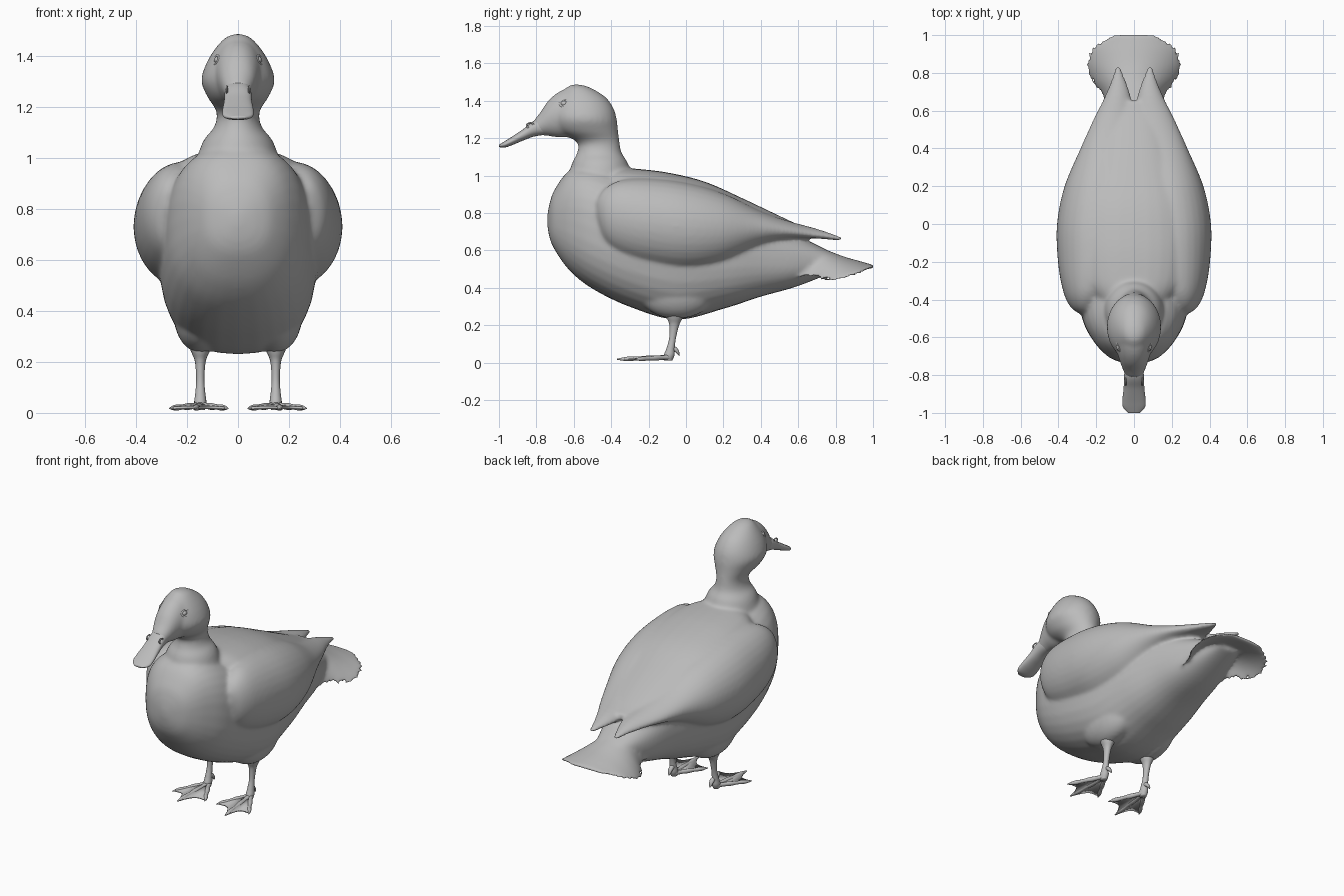
import bpy, bmesh, math
from mathutils import Vector

old = bpy.data.objects.get("Cube")
if old:
    bpy.data.objects.remove(old, do_unlink=True)

grey = bpy.data.materials.new("plain_grey")
grey.use_nodes = True
shade = (0.5, 0.5, 0.5, 1)
grey.diffuse_color = shade
grey.node_tree.nodes["Principled BSDF"].inputs["Base Color"].default_value = shade


def finish(name, bm):
    bmesh.ops.recalc_face_normals(bm, faces=bm.faces)
    for face in bm.faces:
        face.smooth = True
    mesh = bpy.data.meshes.new(name)
    bm.to_mesh(mesh)
    bm.free()
    mesh.materials.append(grey)
    obj = bpy.data.objects.new(name, mesh)
    bpy.context.collection.objects.link(obj)
    return obj


def smooth_path(rows, steps):
    """Catmull-Rom interpolation through rows of equal length."""
    out = []
    last = len(rows) - 1
    for i in range(last):
        before, start, end, after = rows[max(0, i - 1)], rows[i], rows[i + 1], rows[min(last, i + 2)]
        for s in range(steps):
            t = s / steps
            out.append([b + 0.5 * t * (c - a + t * (2*a - 5*b + 4*c - d + t * (3*(b - c) + d - a)))
                        for a, b, c, d in zip(before, start, end, after)])
    return out + [list(rows[-1])]


def loft(name, rows, flat=False, power=2.0, sides=32, steps=6, side=1):
    """Rows are x, y, z, half width, half depth, droop; flat rings lie in xy."""
    bm = bmesh.new()
    rings = []
    for x, y, z, width, depth, droop in smooth_path(rows, steps):
        ring = []
        for i in range(sides):
            angle = 2 * math.pi * i / sides
            c, s = math.cos(angle), math.sin(angle)
            u = max(width, 0.001) * math.copysign(abs(c) ** (2 / power), c)
            v = max(depth, 0.001) * math.copysign(abs(s) ** (2 / power), s)
            if flat:
                ring.append(bm.verts.new(((x + u) * side, y + v, z)))
            else:
                ring.append(bm.verts.new(((x + u) * side, y, z + v - droop * c * c)))
        rings.append(ring)
    for ring, following in zip(rings, rings[1:]):
        for i in range(sides):
            j = (i + 1) % sides
            bm.faces.new((ring[i], ring[j], following[j], following[i]))
    bm.faces.new(rings[0])
    bm.faces.new(rings[-1])
    return finish(name, bm)


def along_y(table, x=0):
    """y, top, bottom, half width -> loft rows."""
    return [(x, y, (top + low) / 2, width, (top - low) / 2, 0) for y, top, low, width in table]


def along_z(table, x=0):
    """z, front, back, half width -> flat loft rows."""
    return [(x, (front + back) / 2, z, width, (back - front) / 2, 0)
            for z, front, back, width in table]


def ball(name, centre, size):
    bm = bmesh.new()
    bmesh.ops.create_uvsphere(bm, u_segments=24, v_segments=16, radius=1)
    for vert in bm.verts:
        vert.co = Vector(centre) + Vector(size) * vert.co
    return finish(name, bm)


def rim(name, centre, length, height, thick, lean, turn):
    """Small oval ring facing sideways."""
    bpy.ops.mesh.primitive_torus_add(major_radius=1, minor_radius=thick / height,
                                     major_segments=24, minor_segments=8, location=centre,
                                     rotation=(0, math.pi / 2 - lean, turn))
    obj = bpy.context.object
    obj.name = name
    obj.scale = (height, length, height)
    obj.data.materials.append(grey)
    bpy.ops.object.shade_smooth()


# Trunk and back
trunk = along_y([
    (-.742, .78, .74, .015), (-.73, .85, .67, .075), (-.7, .93, .6, .14), (-.62, 1.03, .49, .215),
    (-.5, 1.05, .395, .275), (-.3, 1, .298, .305), (-.05, .97, .23, .305), (.2, .88, .288, .27),
    (.4, .79, .353, .22), (.6, .68, .41, .165), (.85, .555, .51, .07)])
skin = loft("body_skin", trunk, power=2.45)
back = along_y([
    (-.46, 1.02, .75, .14), (-.38, 1.04, .68, .23), (-.28, 1.038, .62, .3), (-.1, 1.017, .6, .32),
    (.1, .968, .6, .3), (.3, .88, .62, .23), (.57, .752, .675, .115), (.65, .722, .69, .04)])
parts = [skin, loft("back", back, power=2.4)]

# Neck, head and face
head = along_z([
    (.85, -.66, -.26, .2), (1.05, -.615, -.305, .145), (1.12, -.583, -.343, .095),
    (1.18, -.585, -.355, .084), (1.24, -.69, -.363, .12), (1.3, -.72, -.37, .144),
    (1.36, -.715, -.387, .13), (1.42, -.685, -.43, .097), (1.47, -.64, -.51, .054),
    (1.488, -.61, -.57, .015)])
parts.append(loft("neck_and_head", head, flat=True))
face = along_y([
    (-.55, 1.46, 1.22, .08), (-.63, 1.468, 1.205, .094), (-.69, 1.442, 1.205, .086),
    (-.74, 1.397, 1.213, .071), (-.78, 1.338, 1.215, .056), (-.815, 1.294, 1.222, .04)])
parts.append(loft("face", face))

# Fanned tail with drooping sides
tail = [
    (0, .48, .64, .11, .03, .08), (0, .6, .632, .15, .025, .17), (0, .68, .612, .175, .02, .168),
    (0, .77, .58, .235, .016, .148), (0, .85, .552, .256, .014, .105),
    (0, .93, .53, .232, .013, .055), (0, .985, .515, .15, .012, .01), (0, 1.007, .51, .1, .01, 0)]
parts.append(loft("tail", tail, sides=64))

# Folded wings and thighs
wing = [
    (.27, -.475, .82, .02, .05, 0), (.255, -.435, .79, .085, .14, 0),
    (.235, -.35, .775, .142, .2, 0), (.21, -.2, .75, .193, .235, 0),
    (.2, 0, .725, .208, .237, 0), (.18, .2, .715, .188, .19, 0),
    (.14, .4, .715, .144, .095, 0), (.108, .55, .71, .11, .047, .01),
    (.084, .7, .69, .062, .026, .01), (.085, .838, .66, .011, .01, 0)]
for side in (1, -1):
    parts.append(loft("wing", wing, side=side))
    parts.append(ball("thigh", (.145 * side, -.05, .385), (.108, .21, .15)))

# Fuse the feathered shapes into one soft skin
bpy.ops.object.select_all(action='DESELECT')
for part in parts:
    part.select_set(True)
bpy.context.view_layer.objects.active = skin
bpy.ops.object.join()
remesh = skin.modifiers.new("fuse", 'REMESH')
remesh.mode = 'VOXEL'
remesh.voxel_size = 0.01
remesh.use_smooth_shade = True
soften = skin.modifiers.new("soften", 'SMOOTH')
soften.factor = 0.5
soften.iterations = 14
for modifier in ("fuse", "soften"):
    bpy.ops.object.modifier_apply(modifier=modifier)

# Bill
bill = along_y([
    (-.68, 1.33, 1.225, .045), (-.8, 1.3, 1.212, .052), (-.87, 1.249, 1.188, .055),
    (-.93, 1.209, 1.163, .061), (-.97, 1.184, 1.15, .058), (-1, 1.165, 1.153, .03)])
loft("bill", bill, power=2.3)

leg = along_z([
    (.3, -.12, 0, .06), (.24, -.102, -.018, .036), (.2, -.089, -.037, .021), (.13, -.09, -.054, .016),
    (.075, -.105, -.061, .02), (.04, -.118, -.062, .024), (.012, -.117, -.073, .018)], x=.148)
hind_toe = along_y([
    (-.085, .092, .068, .012), (-.055, .085, .055, .014), (-.038, .063, .037, .01),
    (-.034, .042, .034, .003)], x=.144)
toe_tips = {"outer": Vector((.268, -.275, .018)), "middle": Vector((.168, -.37, .018)),
            "inner": Vector((.04, -.275, .018))}
toe_radii = (.02, .014, .016, .012, .014, .003)
heel = Vector((.147, -.08, .03))

for side, label in ((1, "left"), (-1, "right")):
    # Eye, lid and nostril
    ball(label + "_eye", (.078 * side, -.65, 1.385), (.016, .02, .016))
    rim(label + "_eyelid", (.086 * side, -.65, 1.385), .025, .018, .005, .38 * side, -.4 * side)
    rim(label + "_nostril", (.044 * side, -.833, 1.268), .018, .014, .004, 0, 0)

    # Leg and toes
    loft(label + "_leg", leg, flat=True, sides=16, side=side)
    loft(label + "_hind_toe", hind_toe, sides=12, side=side)
    for toe, tip in toe_tips.items():
        rows = []
        for i, radius in enumerate(toe_radii):
            spot = heel.lerp(tip, i / (len(toe_radii) - 1))
            rows.append((*spot, radius, radius * .85, 0))
        loft(f"{label}_{toe}_toe", rows, sides=12, side=side)

    # Scalloped web between the toes
    bm = bmesh.new()
    tips = list(toe_tips.values())
    for first, second in zip(tips, tips[1:]):
        hub = bm.verts.new(heel)
        edge = []
        for i in range(9):
            reach = .94 - .15 * math.sin(math.pi * i / 8)
            edge.append(bm.verts.new(heel.lerp(first.lerp(second, i / 8), reach)))
        for p, q in zip(edge, edge[1:]):
            bm.faces.new((hub, p, q))
    for vert in bm.verts:
        vert.co.x *= side
    web = finish(label + "_web", bm)
    thick = web.modifiers.new("thickness", 'SOLIDIFY')
    thick.thickness = 0.01
    thick.offset = 0
